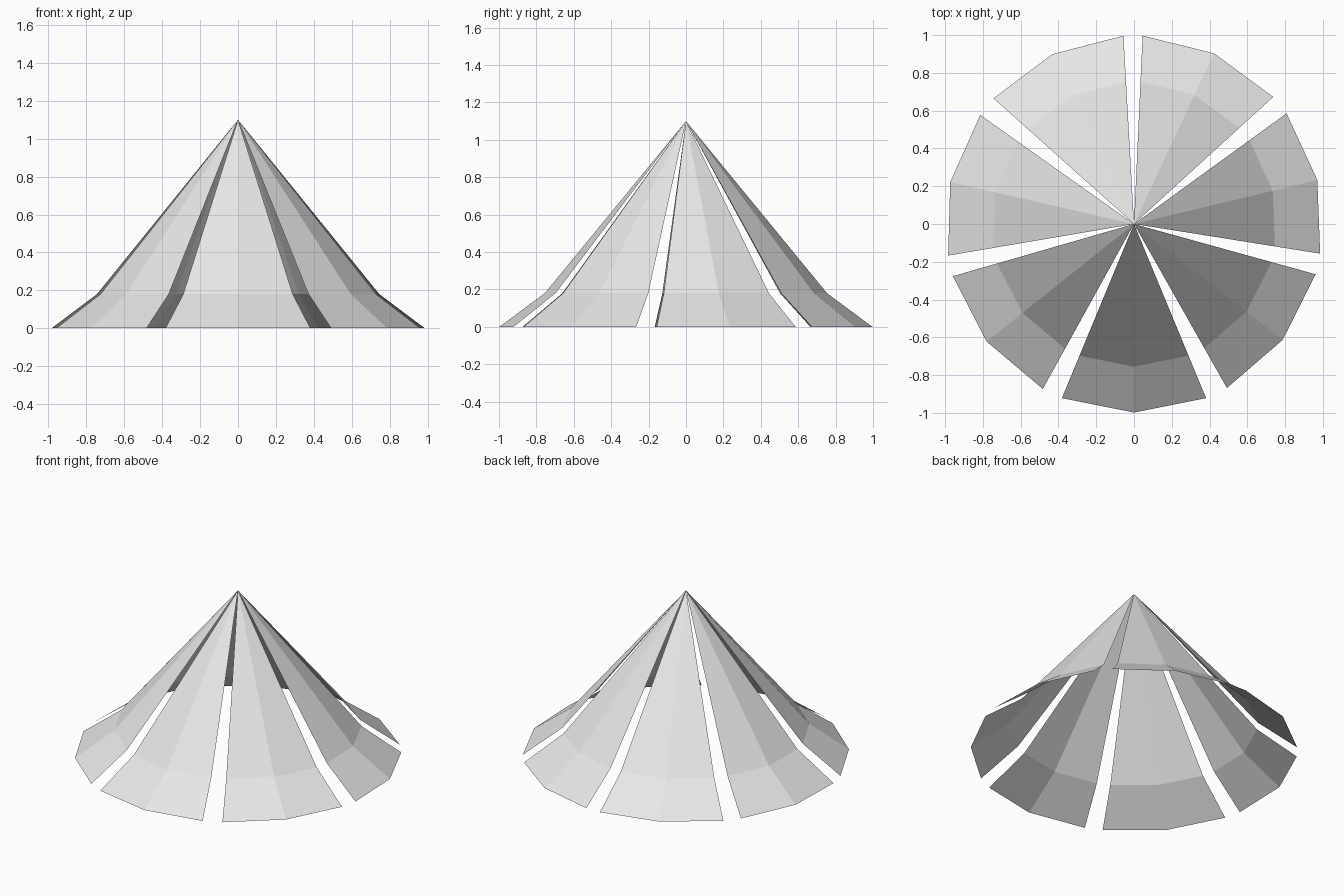
import bpy, bmesh
from math import cos, sin, radians

cube = bpy.data.objects.get("Cube")
if cube:
    bpy.data.objects.remove(cube, do_unlink=True)

# Single plain canvas colour
canvas = bpy.data.materials.new("pale_grey_canvas")
canvas.use_nodes = True
colour = (0.8, 0.8, 0.8, 1)
canvas.diffuse_color = colour
canvas.node_tree.nodes["Principled BSDF"].inputs["Base Color"].default_value = colour

PANELS = 7
HALF = 22.5                          # half the spread of one panel, degrees
APEX = 1.1
RINGS = [(0.755, 0.18), (0.998, 0)]  # (radius, height) of the knee and the hem


def canopy_panel(name, centre):
    """Thin sheet: two facets wide, steep above the knee and flared below it."""
    bm = bmesh.new()
    tip = bm.verts.new((0, 0, APEX))
    angles = [radians(centre + d) for d in (-HALF, 0, HALF)]
    knee, hem = [[bm.verts.new((r * cos(a), r * sin(a), z)) for a in angles]
                 for r, z in RINGS]
    for i in range(2):
        bm.faces.new((tip, knee[i], knee[i + 1]))
        bm.faces.new((knee[i], hem[i], hem[i + 1], knee[i + 1]))
    mesh = bpy.data.meshes.new(name)
    bm.to_mesh(mesh)
    bm.free()
    mesh.materials.append(canvas)
    bpy.context.collection.objects.link(bpy.data.objects.new(name, mesh))


# Ring of panels with narrow gaps; the left-hand ones sit slightly turned
for k in range(PANELS):
    turn = 0.6 if k in (1, 2, 3) else 0
    canopy_panel(f"canopy_panel_{k + 1}", -90 + k * 360 / PANELS + turn)
